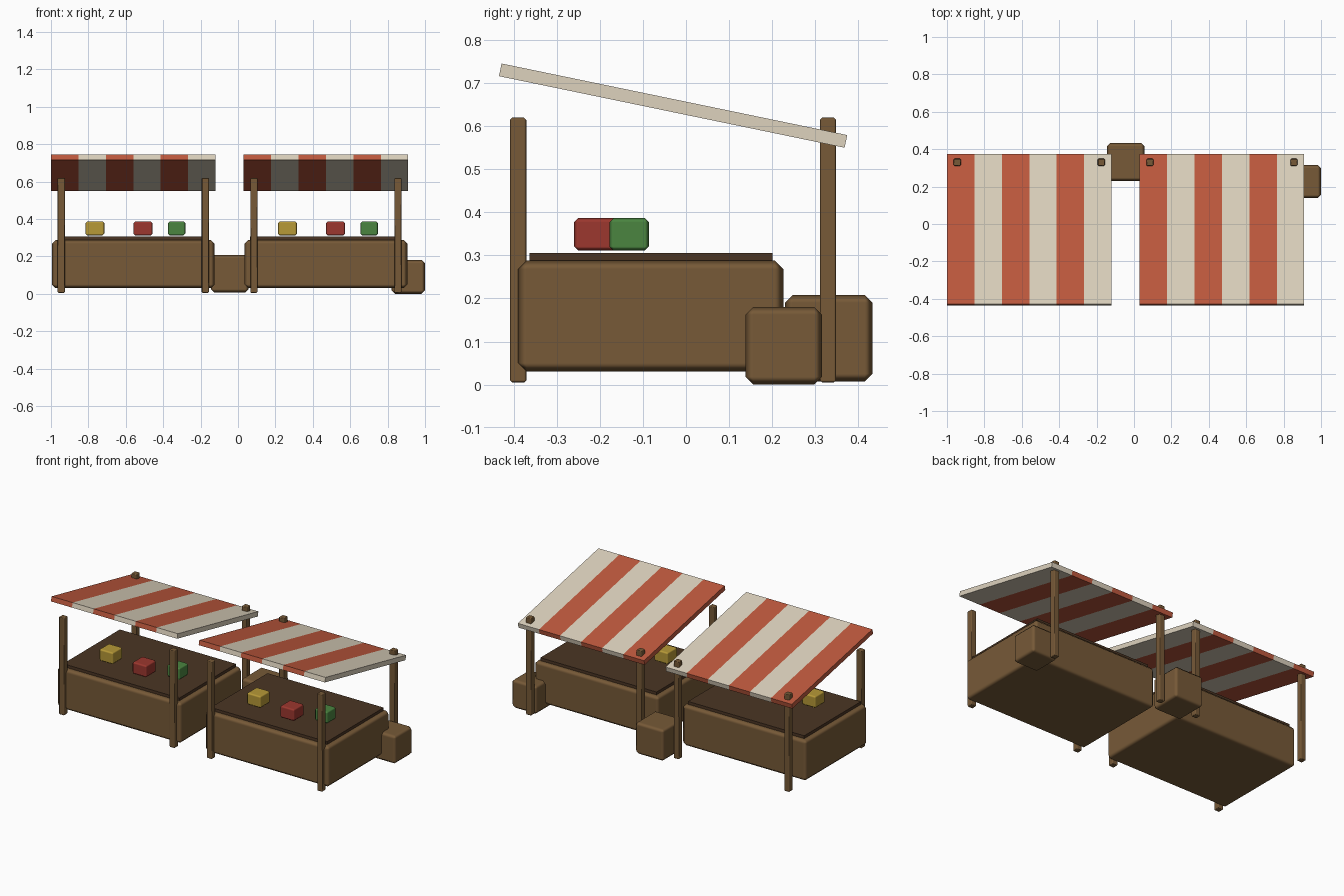
import bpy, bmesh, math
from mathutils import Matrix

if "Cube" in bpy.data.objects:
    bpy.data.objects.remove(bpy.data.objects["Cube"])


def material(name, r, g, b):
    m = bpy.data.materials.new(name)
    m.diffuse_color = [(c / 255) ** 2.2 for c in (r, g, b)] + [1]
    m.use_nodes = True
    m.node_tree.nodes["Principled BSDF"].inputs["Base Color"].default_value = m.diffuse_color
    return m


WOOD = material("wood", 118, 90, 58)
DARK = material("dark_wood", 76, 56, 40)
RED = material("awning_red", 190, 90, 64)
CREAM = material("awning_cream", 220, 209, 188)
GOODS = {"yellow": material("yellow", 182, 152, 58),
         "red": material("red", 155, 58, 50),
         "green": material("green", 76, 132, 66)}


def add_object(name, bm, mats):
    me = bpy.data.meshes.new(name)
    bm.to_mesh(me)
    bm.free()
    for m in mats:
        me.materials.append(m)
    ob = bpy.data.objects.new(name, me)
    bpy.context.collection.objects.link(ob)
    return ob


def box(name, x, y, z, mat, bevel=0.0):
    """Box given by (min, max) ranges, with an optional soft-shaded chamfer."""
    bm = bmesh.new()
    bmesh.ops.create_cube(bm, size=1)
    for v in bm.verts:
        v.co = [(a + b) / 2 + c * (b - a) for (a, b), c in zip((x, y, z), v.co)]
    for f in bm.faces:
        f.smooth = bevel > 0
    ob = add_object(name, bm, [mat])
    if bevel:
        mod = ob.modifiers.new("chamfer", 'BEVEL')
        mod.width = bevel
        mod.segments = 1
        mod.harden_normals = True
    return ob


def awning(name, cx, width=0.88, depth=0.82, thick=0.03, stripes=6):
    bm = bmesh.new()
    bmesh.ops.create_cube(bm, size=1)
    bmesh.ops.scale(bm, vec=(width, depth, thick), verts=bm.verts)
    # cut into stripes
    for i in range(1, stripes):
        bmesh.ops.bisect_plane(bm, geom=bm.verts[:] + bm.edges[:] + bm.faces[:],
                               plane_co=(-width / 2 + i * width / stripes, 0, 0),
                               plane_no=(1, 0, 0))
    for f in bm.faces:
        t = (f.calc_center_median().x / width + 0.5) * stripes
        f.material_index = min(stripes - 1, max(0, int(t))) % 2
    ob = add_object(name, bm, [RED, CREAM])
    ob.matrix_world = (Matrix.Translation((cx, -0.03, 0.648))
                       @ Matrix.Rotation(math.radians(-11.7), 4, 'X'))


def stall(side, cx):
    # counter
    box(side + "_counter", (cx - 0.435, cx + 0.435), (-0.39, 0.226), (0.03, 0.288), WOOD, 0.02)
    box(side + "_counter_top", (cx - 0.405, cx + 0.405), (-0.363, 0.201), (0.284, 0.306), DARK)
    # posts
    for sx in (-0.385, 0.385):
        for y, row in ((-0.39, "front"), (0.33, "back")):
            px = cx + sx
            box(f"{side}_{row}_post", (px - 0.019, px + 0.019), (y - 0.019, y + 0.019),
                (0.005, 0.62), WOOD, 0.005)
    awning(side + "_awning", cx)
    # goods on the counter
    for colour, dx, y, w in (("yellow", -0.205, -0.175, 0.1),
                             ("red", 0.052, -0.209, 0.102),
                             ("green", 0.232, -0.132, 0.092)):
        gx = cx + dx
        box(f"{side}_{colour}_goods", (gx - w / 2, gx + w / 2), (y - w / 2, y + w / 2),
            (0.311, 0.387), GOODS[colour], 0.01)


stall("left", -0.56)
stall("right", 0.47)

# crates behind and beside the stalls
box("large_crate", (-0.145, 0.057), (0.23, 0.433), (0.007, 0.208), WOOD, 0.018)
box("small_crate", (0.822, 1.0), (0.138, 0.316), (0.0, 0.18), WOOD, 0.018)
